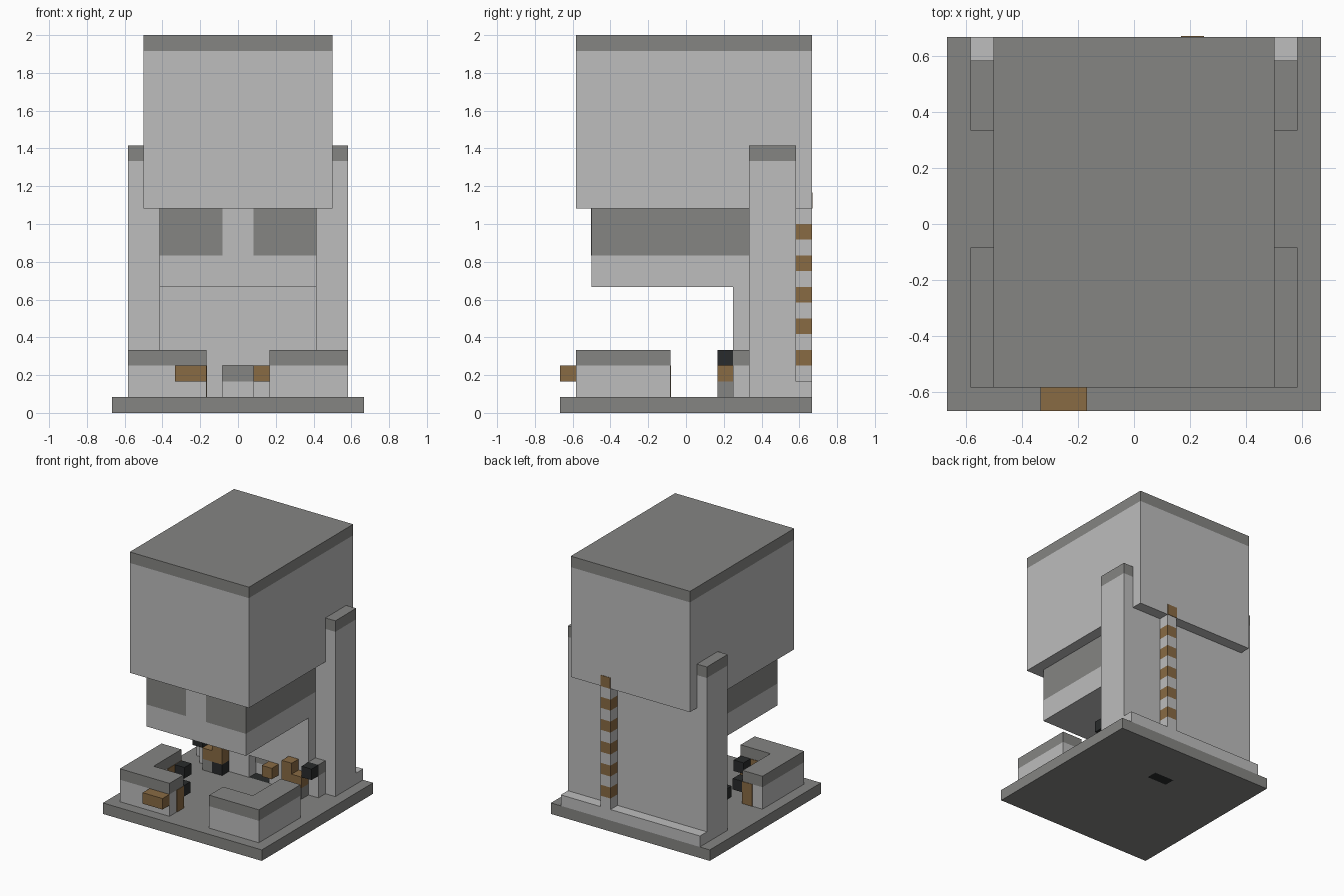
import bpy
import bmesh

if "Cube" in bpy.data.objects:
    bpy.data.objects.remove(bpy.data.objects["Cube"], do_unlink=True)

U = 1 / 12      # one block
E = 0.04        # how far painted plates stand proud, in blocks


def material(name, r, g, b):
    m = bpy.data.materials.new(name)
    m.use_nodes = True
    m.diffuse_color = (r, g, b, 1)
    m.node_tree.nodes["Principled BSDF"].inputs["Base Color"].default_value = (r, g, b, 1)
    return m


LIGHT = material("light_grey", 0.51, 0.51, 0.51)
DARK = material("dark_grey", 0.235, 0.235, 0.226)
BROWN = material("brown", 0.25, 0.145, 0.057)
BLACK = material("black", 0.022, 0.024, 0.025)


def box(name, mat, x, y, z):
    """Box between (low, high) pairs measured in blocks."""
    bm = bmesh.new()
    bmesh.ops.create_cube(bm, size=1)
    for v in bm.verts:
        v.co = [U * (r[0] if c < 0 else r[1]) for c, r in zip(v.co, (x, y, z))]
    mesh = bpy.data.meshes.new(name)
    bm.to_mesh(mesh)
    bm.free()
    mesh.materials.append(mat)
    ob = bpy.data.objects.new(name, mesh)
    bpy.context.collection.objects.link(ob)
    return ob


def pair(name, mat, x, y, z):
    """The same box on both sides."""
    box("left_" + name, mat, x, y, z)
    box("right_" + name, mat, (-x[1], -x[0]), y, z)


# Base with a drain hole
base = box("base", DARK, (-8, 8), (-8, 8), (0, 1))
cutter = box("drain_cutter", BLACK, (-1, 1), (3, 4), (-1, 2))
cutter.hide_render = True
cutter.hide_viewport = True
cutter.display_type = 'WIRE'
cut = base.modifiers.new("drain_hole", 'BOOLEAN')
cut.object = cutter
cut.operation = 'DIFFERENCE'
cut.solver = 'EXACT'
box("drain", BLACK, (-1, 1), (3, 4), (0, 1))

# Rear wall, front lining with a doorway, rear ledge
box("back_wall", LIGHT, (-6, 6), (4, 7), (1, 13))
pair("lining", LIGHT, (1, 5), (3, 4), (1, 8))
box("lining_top", LIGHT, (-1, 1), (3, 4), (3, 8))
box("doorway_panel", DARK, (-1, 1), (4 - E, 4), (2, 3))
box("rear_ledge", LIGHT, (-7, 7), (7, 8), (1, 2))

# Side pillars
pair("pillar", LIGHT, (6, 7), (4, 7), (1, 16))
pair("pillar_cap", DARK, (6, 7), (4, 7), (16, 17))

# Lower and upper overhanging storeys
box("chin", LIGHT, (-5, 5), (-6, 4), (8, 10))
box("window_band", DARK, (-5, 5), (-6, 4), (10, 13))
box("window_divider", LIGHT, (-1, 1), (-6 - E, -6), (10, 13))
box("upper_block", LIGHT, (-6, 6), (-7, 8), (13, 23))
box("roof", DARK, (-6, 6), (-7, 8), (23, 24))

# Striped pole on the back, ending in a mark on the upper block
for z in range(2, 13):
    box("pole_section", BROWN if z % 2 else LIGHT, (2, 3), (7, 8), (z, z + 1))
box("pole_top_mark", BROWN, (2, 3), (8, 8 + E), (13, 14))

# L-shaped front walls with dark tops
for mat, part, z in ((LIGHT, "wall", (1, 3)), (DARK, "wall_cap", (3, 4))):
    pair("front_" + part, mat, (2, 7), (-7, -5), z)
    pair("side_" + part, mat, (5, 7), (-5, -1), z)

# Brown fittings set in the right wall
box("front_sill", BROWN, (-4, -2), (-8, -7), (2, 3))
box("front_inset", BROWN, (-4, -2 + E), (-6, -5 + E), (1, 3))
box("side_inset", BROWN, (-6, -5 + E), (-3, -1 + E), (1, 3))
box("front_knob", BLACK, (-3, -2), (-5, -4), (2, 3))
box("side_knob", BLACK, (-5, -4), (-2, -1), (2, 3))

# Benches against the rear wall
pair("corner_post", LIGHT, (5, 6), (3, 4), (1, 3))
pair("corner_post_cap", DARK, (5, 6), (3, 4), (3, 4))
pair("bench", BROWN, (3, 5), (2, 3), (2, 3))
pair("bench_back", BROWN, (3, 4), (2, 3), (3, 4))
pair("bench_base", DARK, (4, 5), (2, 3), (1, 2))
pair("bench_foot", BLACK, (3, 4), (2, 3), (1, 2))
pair("corner_lamp", BLACK, (5, 6), (2, 3), (3, 4))
box("door_block", BROWN, (1, 2), (2, 3), (2, 3))
